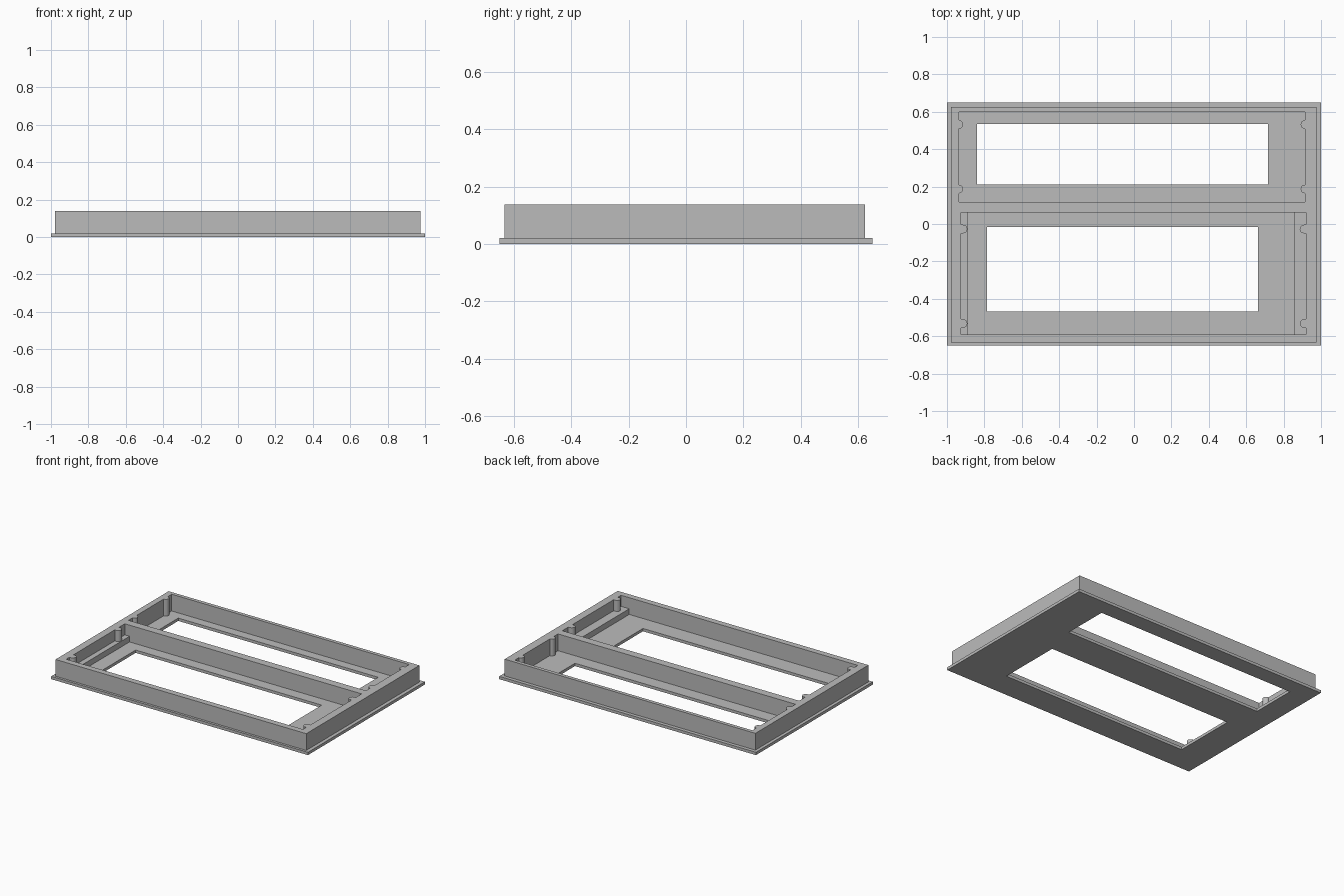
import bpy
from math import sin, cos, pi

if "Cube" in bpy.data.objects:
    bpy.data.objects.remove(bpy.data.objects["Cube"])

grey = bpy.data.materials.new("plain_grey")
grey.use_nodes = True
grey.diffuse_color = (0.5, 0.5, 0.5, 1)
grey.node_tree.nodes["Principled BSDF"].inputs["Base Color"].default_value = (0.5, 0.5, 0.5, 1)


def rect(x0, x1, y0, y1):
    return [(x0, y0), (x1, y0), (x1, y1), (x0, y1)]


def bump(x, y, side, reach, r=0.023):
    # Rounded tab growing inward from an end wall, traced counter-clockwise
    arc = [(x - side * (reach - r + r * cos(a)), y + side * r * sin(a))
           for a in [pi * (i / 10 - 0.5) for i in range(11)]]
    return [(x, y - side * r)] + arc + [(x, y + side * r)]


def pocket(x0, x1, y0, y1, low, high, reach):
    # Pocket outline with two tabs on each end wall
    return ([(x0, y0), (x1, y0)]
            + bump(x1, low, 1, reach) + bump(x1, high, 1, reach)
            + [(x1, y1), (x0, y1)]
            + bump(x0, high, -1, reach) + bump(x0, low, -1, reach))


def slab(name, outlines, z0, z1):
    # Extrude a flat outline with holes, then turn it into a mesh
    curve = bpy.data.curves.new(name + "_profile", "CURVE")
    curve.dimensions = "2D"
    curve.fill_mode = "BOTH"
    curve.extrude = (z1 - z0) / 2
    for pts in outlines:
        spline = curve.splines.new("POLY")
        spline.points.add(len(pts) - 1)
        for p, (x, y) in zip(spline.points, pts):
            p.co = (x, y, 0, 1)
        spline.use_cyclic_u = True
    temp = bpy.data.objects.new(name + "_temp", curve)
    bpy.context.collection.objects.link(temp)
    bpy.context.view_layer.update()
    graph = bpy.context.evaluated_depsgraph_get()
    mesh = bpy.data.meshes.new_from_object(temp.evaluated_get(graph))
    bpy.data.objects.remove(temp)
    mesh.materials.clear()
    mesh.materials.append(grey)
    for f in mesh.polygons:
        f.use_smooth = False
        f.material_index = 0
    ob = bpy.data.objects.new(name, mesh)
    ob.location.z = (z0 + z1) / 2
    bpy.context.collection.objects.link(ob)
    return ob


BASE, TOP, LEDGE = 0.02, 0.138, 0.06

# Face plate with two windows
slab("face_plate", [rect(-1, 1, -0.65, 0.65),
                    rect(-0.84, 0.717, 0.211, 0.535),
                    rect(-0.786, 0.663, -0.468, -0.016)], 0, BASE)

# Raised walls and divider around two tabbed pockets
slab("wall_frame", [rect(-0.978, 0.975, -0.633, 0.625),
                    pocket(-0.936, 0.914, 0.118, 0.599, 0.187, 0.532, 0.023),
                    pocket(-0.925, 0.92, -0.591, 0.062, -0.532, -0.027, 0.034)], BASE, TOP)

# Low ledges at both ends of the front pocket
slab("right_ledge", [rect(-0.925, -0.888, -0.591, 0.062)], BASE, LEDGE)
slab("left_ledge", [rect(0.856, 0.92, -0.591, 0.062)], BASE, LEDGE)
